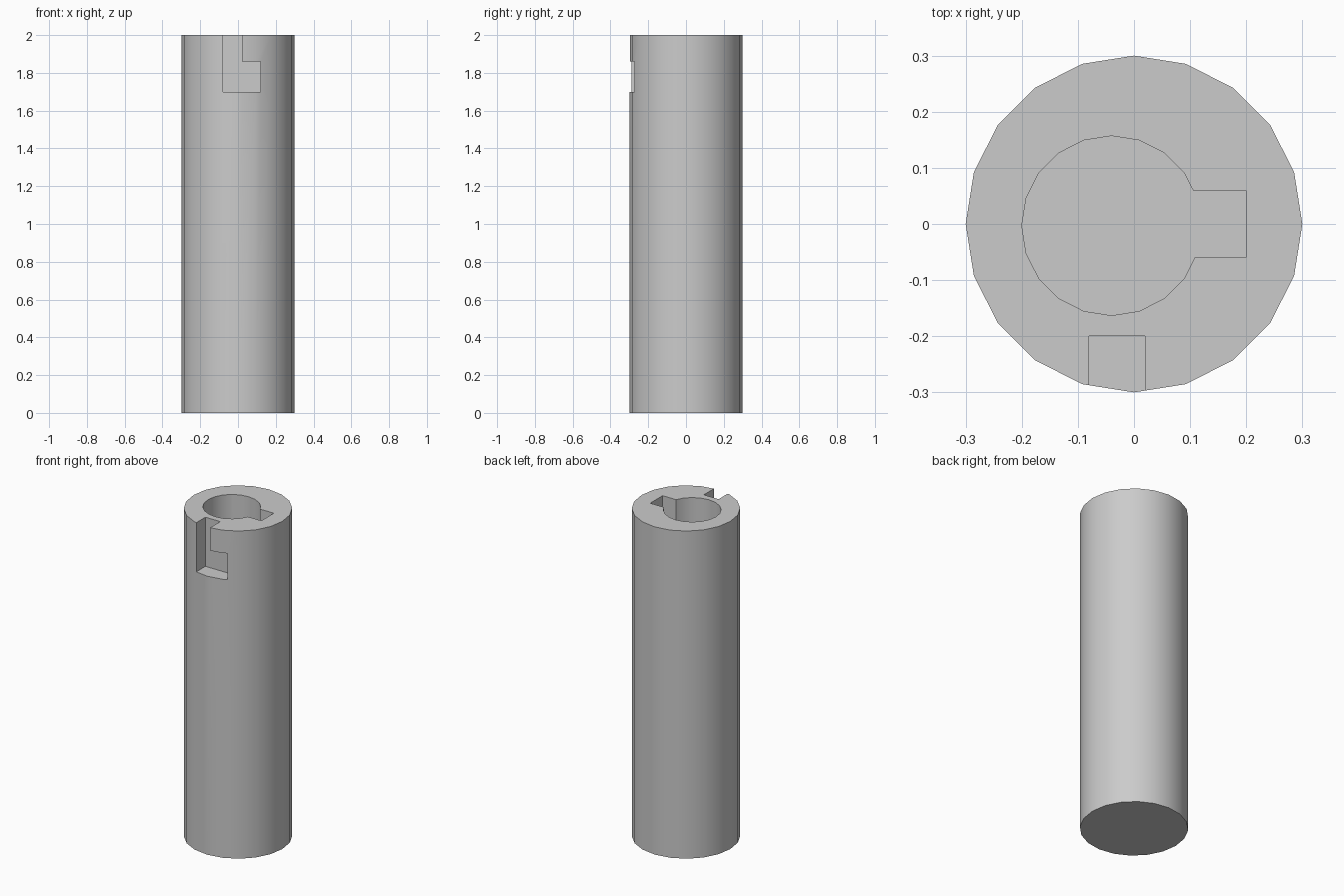
import bpy
import math

cube = bpy.data.objects.get("Cube")
if cube:
    bpy.data.objects.remove(cube, do_unlink=True)

grey = bpy.data.materials.new("plain grey")
grey.use_nodes = True
colour = (0.6, 0.6, 0.6, 1)
grey.diffuse_color = colour
grey.node_tree.nodes["Principled BSDF"].inputs["Base Color"].default_value = colour


def prism(name, outline, low, high):
    """Extrude a counter-clockwise outline from low to high."""
    n = len(outline)
    verts = [(x, y, z) for z in (low, high) for x, y in outline]
    faces = [tuple(reversed(range(n))), tuple(range(n, 2 * n))]
    faces += [(i, (i + 1) % n, n + (i + 1) % n, n + i) for i in range(n)]
    mesh = bpy.data.meshes.new(name)
    mesh.from_pydata(verts, [], faces)
    mesh.materials.append(grey)
    obj = bpy.data.objects.new(name, mesh)
    bpy.context.collection.objects.link(obj)
    return obj


def circle(x, y, radius, sides=20):
    return [(x + radius * math.cos(math.tau * i / sides),
             y + radius * math.sin(math.tau * i / sides)) for i in range(sides)]


def rectangle(x0, x1, y0, y1):
    return [(x0, y0), (x1, y0), (x1, y1), (x0, y1)]


# Solid shaft
shaft = prism("shaft", circle(0, 0, 0.3), 0, 2)

# Off-centre blind bore, its keyway, and the two legs of the front L slot
floor = 0.8
cutters = [
    prism("bore_cutter", circle(-0.04, -0.003, 0.16), floor, 2.1),
    prism("keyway_cutter", rectangle(0, 0.2, -0.06, 0.06), floor, 2.1),
    prism("slot_entry_cutter", rectangle(-0.08, 0.02, -0.4, -0.2), 1.7, 2.1),
    prism("slot_catch_cutter", rectangle(-0.03, 0.12, -0.4, -0.2), 1.7, 1.86),
]
for cutter in cutters:
    cutter.hide_render = True
    cutter.hide_set(True)
    cut = shaft.modifiers.new(cutter.name, "BOOLEAN")
    cut.operation = "DIFFERENCE"
    cut.solver = "EXACT"
    cut.object = cutter

# Bake the cuts, then smooth the round walls and keep the cut edges sharp
bpy.context.view_layer.objects.active = shaft
shaft.select_set(True)
for cut in list(shaft.modifiers):
    bpy.ops.object.modifier_apply(modifier=cut.name)
for cutter in cutters:
    bpy.data.objects.remove(cutter, do_unlink=True)
bpy.ops.object.shade_smooth_by_angle(angle=math.radians(30))
